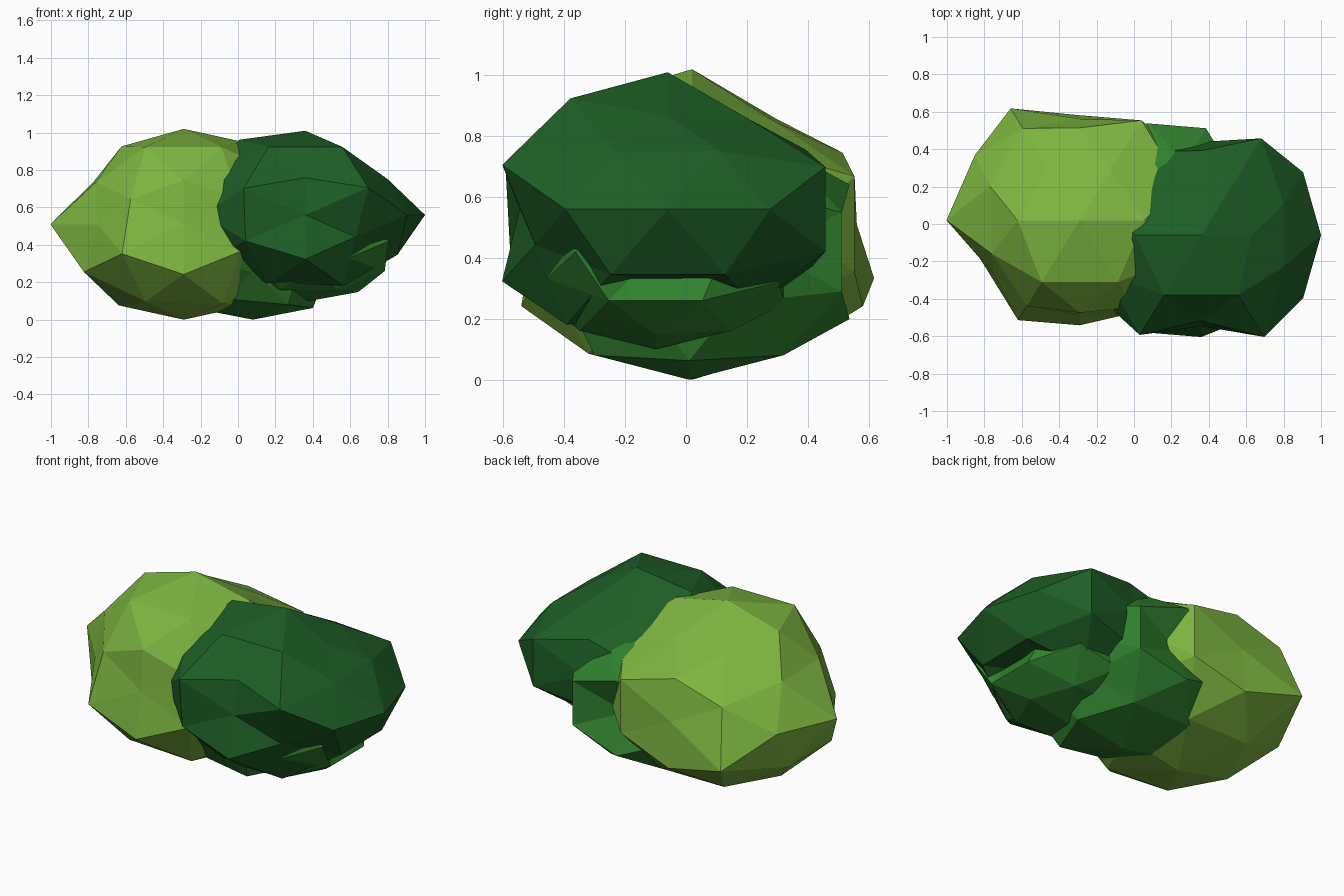
import bpy, bmesh, math
from mathutils import Vector

if "Cube" in bpy.data.objects:
    bpy.data.objects.remove(bpy.data.objects["Cube"])


def material(name, rgb):
    m = bpy.data.materials.new(name)
    m.diffuse_color = [(c / 255) ** 2.2 for c in rgb] + [1]
    m.use_nodes = True
    m.node_tree.nodes["Principled BSDF"].inputs["Base Color"].default_value = m.diffuse_color
    return m


def sphere_points():
    # 12 icosahedron corners plus 30 edge midpoints, an edge facing up
    p = (1 + math.sqrt(5)) / 2
    base = []
    for a in (-1, 1):
        for b in (-p, p):
            base += [Vector(v).normalized() for v in ((a, 0, b), (0, b, a), (b, a, 0))]
    mids = [(u + v).normalized() for i, u in enumerate(base)
            for v in base[i + 1:] if (u - v).length < 1.1]
    return base + mids


def clump(name, centre, radii, mat, dents):
    bm = bmesh.new()
    for p in sphere_points():
        bm.verts.new(p)
    bmesh.ops.convex_hull(bm, input=bm.verts[:])
    # push chosen corners in or out
    dirs = [(v, v.co.copy()) for v in bm.verts]
    for d, f in dents:
        d = Vector(d).normalized()
        v, c = max(dirs, key=lambda t: t[1].dot(d))
        v.co = c * f
    for v in bm.verts:
        v.co = Vector([centre[i] + v.co[i] * radii[i] for i in range(3)])
    bmesh.ops.recalc_face_normals(bm, faces=bm.faces[:])
    me = bpy.data.meshes.new(name)
    bm.to_mesh(me)
    bm.free()
    me.materials.append(mat)
    ob = bpy.data.objects.new(name, me)
    bpy.context.collection.objects.link(ob)
    return ob


light = material("light_leaf", (124, 179, 66))
mid = material("mid_leaf", (52, 128, 50))
dark = material("dark_leaf", (35, 94, 42))

# Left clump
clump("light_clump", (-.29, .02, .51), (.66, .66, .51), light, [
    ((-1, 0, 0), 1.08), ((0, -1, 0), .78), ((0, 1, 0), .82),
    ((-.5, .81, -.31), 1.12), ((-.5, .81, .31), .92),
    ((-.5, -.81, .31), .86), ((.5, -.81, .31), .87), ((.5, -.81, -.31), .92),
    ((-.53, 0, .85), .96), ((-.31, .5, .81), .84), ((.31, .5, .81), .82),
    ((-.81, -.31, .5), .88), ((-.81, .31, .5), .9), ((-.85, -.53, 0), .82),
    ((0, .85, .53), .88), ((0, -.85, .53), .88), ((.31, -.5, -.81), 1.03)])

# Right clump, dented in front and hollowed underneath
clump("dark_clump", (.36, -.06, .56), (.64, .64, .45), dark, [
    ((0, -1, 0), .76), ((0, 1, 0), .78), ((.5, -.81, .31), 1.05),
    ((-.5, -.81, .31), 1.03), ((0, -.85, .53), .84), ((.5, -.81, -.31), .84),
    ((0, .85, .53), .83), ((0, .85, -.53), .85), ((-.5, .81, .31), .87),
    ((-.53, 0, .85), 1.05), ((.53, 0, .85), .8), ((.31, .5, .81), .82),
    ((-.31, .5, .81), .82), ((.81, .31, .5), .85), ((.81, -.31, .5), .85),
    ((.53, 0, -.85), .65), ((0, 0, -1), .8), ((.31, .5, -.81), .88),
    ((.31, -.5, -.81), 1.04), ((-.31, .5, -.81), .8), ((-1, 0, 0), .9),
    ((.81, .31, -.5), .95), ((.81, -.31, -.5), .95)])

# Low centre clump
clump("centre_clump", (.08, .01, .42), (.61, .62, .42), mid, [
    ((0, 1, 0), .7), ((0, -1, 0), .78), ((0, -.85, -.53), .75),
    ((-.31, -.5, -.81), .9), ((-.5, -.81, -.31), .87), ((.5, -.81, -.31), .85),
    ((-.5, -.81, .31), .86), ((.81, .31, -.5), .8), ((.85, .53, 0), .8),
    ((1, 0, 0), .8), ((.81, -.31, -.5), .75), ((-.5, .81, -.31), .9)])

# Small clump tucked under the right side
clump("small_clump", (.38, -.1, .42), (.5, .5, .32), mid, [
    ((1, 0, 0), .66), ((0, 1, 0), .85), ((0, -1, 0), .8),
    ((.5, -.81, .31), .85), ((.5, -.81, -.31), .88), ((0, -.85, -.53), .9),
    ((.81, .31, .5), .85), ((.85, .53, 0), .85)])
